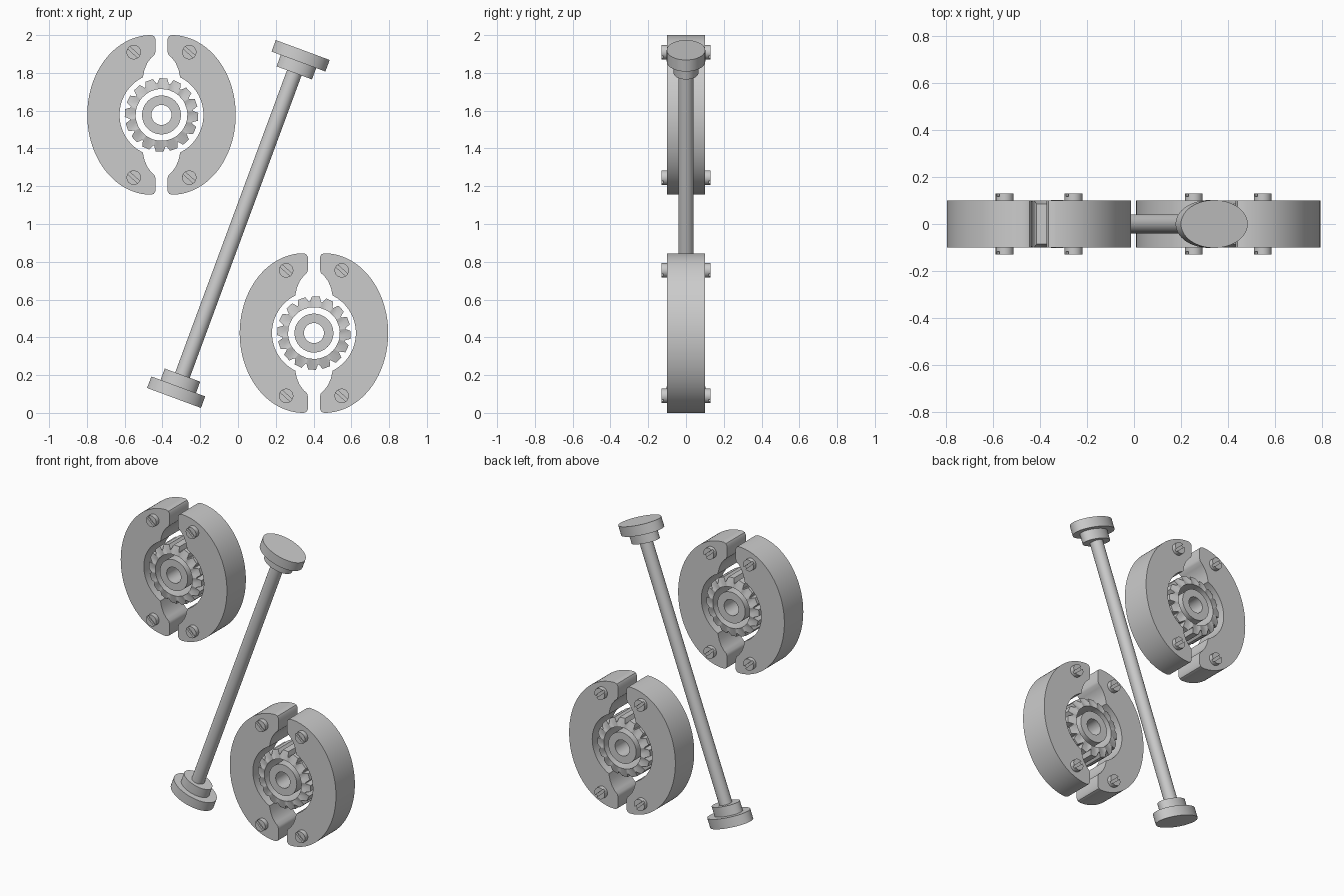
import bpy, bmesh, math
from math import sin, cos, pi, radians
from mathutils import Matrix, Vector

cube = bpy.data.objects.get("Cube")
if cube:
    bpy.data.objects.remove(cube, do_unlink=True)

grey = bpy.data.materials.new("plain grey")
grey.use_nodes = True
colour = (0.6, 0.6, 0.6, 1)
grey.diffuse_color = colour
grey.node_tree.nodes["Principled BSDF"].inputs["Base Color"].default_value = colour


def arc(cx, rx, rz, start, end, steps):
    """Points along an elliptical arc in the x-z plane, angles in degrees."""
    angles = [radians(start + (end - start) * i / steps) for i in range(steps + 1)]
    return [(cx + rx * cos(a), rz * sin(a)) for a in angles]


def finish(name, bm, matrix):
    bmesh.ops.recalc_face_normals(bm, faces=bm.faces)
    mesh = bpy.data.meshes.new(name)
    bm.to_mesh(mesh)
    bm.free()
    mesh.materials.append(grey)
    obj = bpy.data.objects.new(name, mesh)
    bpy.context.collection.objects.link(obj)
    obj.matrix_world = matrix
    bpy.ops.object.select_all(action='DESELECT')
    obj.select_set(True)
    bpy.context.view_layer.objects.active = obj
    bpy.ops.object.shade_smooth_by_angle(angle=radians(35))


def prism(bm, points, y0, y1):
    """Extrude a closed x-z outline from y0 to y1."""
    face = bm.faces.new([bm.verts.new((x, y0, z)) for x, z in points])
    new = bmesh.ops.extrude_face_region(bm, geom=[face])["geom"]
    verts = [v for v in new if isinstance(v, bmesh.types.BMVert)]
    bmesh.ops.translate(bm, verts=verts, vec=(0, y1 - y0, 0))


def pierced(name, outer, inner_radius, matrix):
    """Solid with a round hole; outer holds (radius, angle, half depth)."""
    bm = bmesh.new()
    depth = 0.1
    rings = [[], [], [], []]
    for r, a, d in outer:
        corners = ((inner_radius, -depth), (r, -d), (r, d), (inner_radius, depth))
        for ring, (rad, y) in zip(rings, corners):
            ring.append(bm.verts.new((rad * cos(a), y, rad * sin(a))))
    n = len(outer)
    for k in range(4):
        p, q = rings[k], rings[(k + 1) % 4]
        for i in range(n):
            j = (i + 1) % n
            bm.faces.new((p[i], p[j], q[j], q[i]))
    finish(name, bm, matrix)


# Half of the split housing: rounded jaw tips around a round bore
jaw = [(0.04, -0.417), (0.032, -0.403), (0.032, -0.335), (0.037, -0.318),
       (0.055, -0.302), (0.075, -0.275), (0.09, -0.24)]
housing = (arc(0.055, 0.338, 0.4225, 90, -90, 64) + jaw
           + arc(0, 0.222, 0.222, -63.5, 63.5, 40)
           + [(x, -z) for x, z in reversed(jaw)])

# Gear outline with tapered teeth
teeth = 16
gear = []
for t in range(teeth):
    for f, r, d in ((-0.46, 0.168, 0.1), (-0.27, 0.195, 0.085),
                    (0.27, 0.195, 0.085), (0.46, 0.168, 0.1)):
        gear.append((r, radians(87) + 2 * pi * (t + f) / teeth, d))
hub = [(0.103, 2 * pi * i / 64, 0.1) for i in range(64)]


def screw(name, matrix):
    """Through bolt with a slotted head on both faces."""
    bm = bmesh.new()
    prism(bm, arc(0, 0.038, 0.038, 0, 348.75, 31), -0.118, 0.118)
    for side in (0, 180):
        lobe = arc(0, 0.038, 0.038, side + 12, side + 168, 14)
        for y in (-1, 1):
            prism(bm, lobe, y * 0.118, y * 0.13)
    finish(name, bm, matrix)


# Two identical wheels
for label, cx, cz in (("upper", -0.405, 1.5775), ("lower", 0.402, 0.4225)):
    place = Matrix.Translation((cx, 0, cz))
    for side, sx in (("left", 1), ("right", -1)):
        bm = bmesh.new()
        prism(bm, [(sx * x, z) for x, z in housing], -0.1, 0.1)
        finish(f"{label}_{side}_housing", bm, place)
        for height, sz in (("top", 1), ("bottom", -1)):
            spot = Matrix.Translation((sx * 0.147, 0, sz * 0.332))
            screw(f"{label}_{side}_{height}_screw",
                  place @ spot @ Matrix.Rotation(radians(42), 4, 'Y'))
    pierced(f"{label}_gear", gear, 0.137, place)
    pierced(f"{label}_hub", hub, 0.053, place)

# Slanted bar with a stepped oval cap at each end
tilt = Matrix.Translation((0.002, 0, 1)) @ Matrix.Rotation(radians(20.3), 4, 'Y')


def oval(name, rx, ry, z0, z1):
    bm = bmesh.new()
    bmesh.ops.create_cone(bm, cap_ends=True, segments=64, radius1=1, radius2=1, depth=1)
    bmesh.ops.scale(bm, verts=bm.verts, vec=(rx, ry, z1 - z0))
    bmesh.ops.translate(bm, verts=bm.verts, vec=(0, 0, (z0 + z1) / 2))
    finish(name, bm, tilt)


oval("bar", 0.041, 0.041, -0.87, 0.87)
for end, s in (("top", 1), ("bottom", -1)):
    oval(f"{end}_collar", 0.1, 0.066, *sorted((s * 0.853, s * 0.92)))
    oval(f"{end}_cap", 0.152, 0.102, *sorted((s * 0.917, s * 0.982)))
